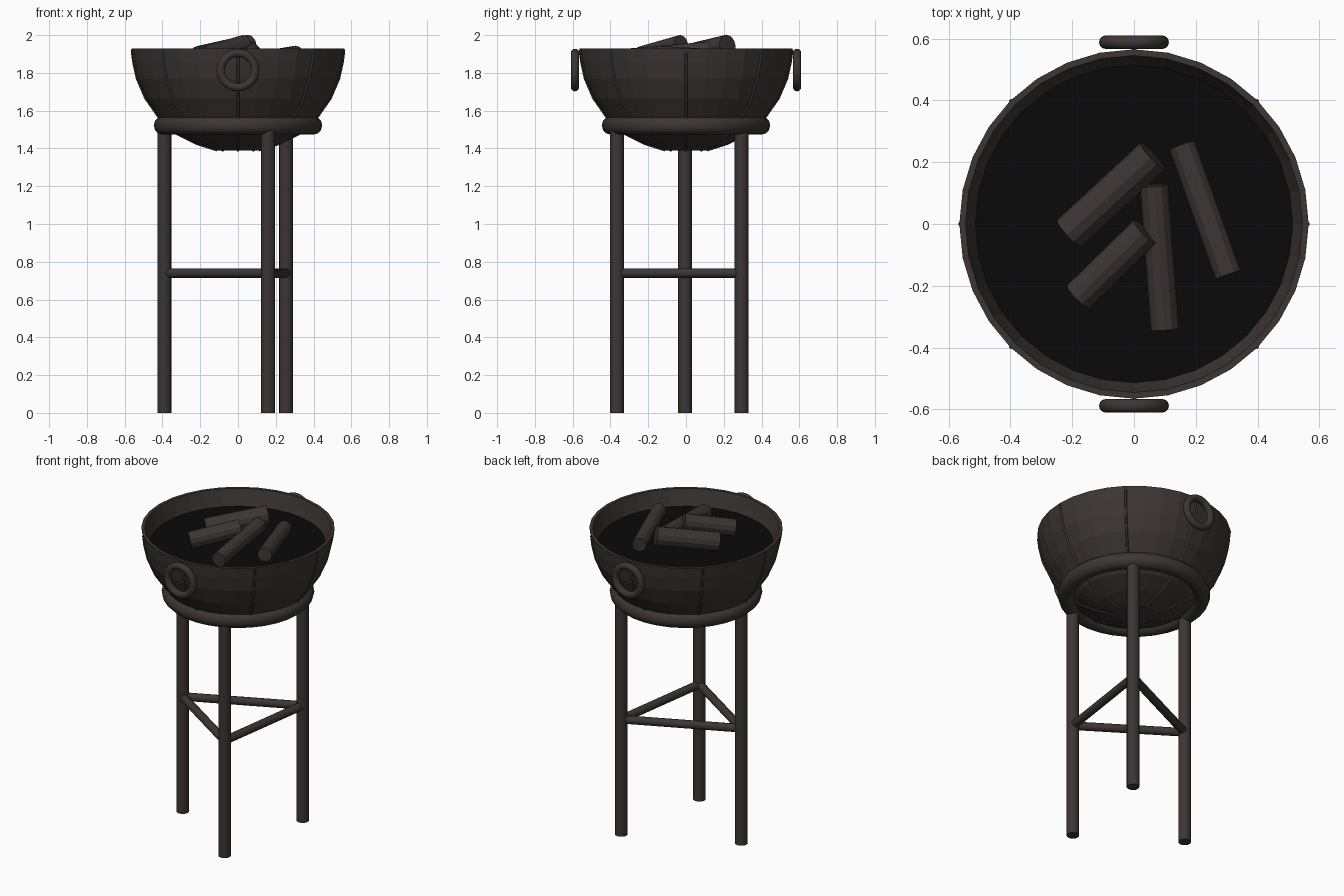
import bpy, bmesh, math
from mathutils import Vector

cube = bpy.data.objects.get("Cube")
if cube:
    bpy.data.objects.remove(cube, do_unlink=True)


def material(name, color):
    m = bpy.data.materials.new(name)
    m.use_nodes = True
    m.diffuse_color = (*color, 1)
    bsdf = next(n for n in m.node_tree.nodes if n.type == 'BSDF_PRINCIPLED')
    bsdf.inputs["Base Color"].default_value = (*color, 1)
    return m


iron = material("dark iron", (0.045, 0.036, 0.035))
ash = material("black ash", (0.003, 0.003, 0.003))


def finish(obj, name, mat, smooth=False):
    obj.name = name
    obj.data.materials.append(mat)
    if smooth:
        bpy.ops.object.shade_smooth_by_angle(angle=math.radians(35))
    return obj


def rod(name, a, b, radius, sides=16, mat=iron, smooth=True):
    """Cylinder running between two points."""
    a, b = Vector(a), Vector(b)
    d = b - a
    bpy.ops.mesh.primitive_cylinder_add(vertices=sides, radius=radius, depth=d.length, location=(a + b) / 2)
    obj = bpy.context.object
    obj.rotation_euler = d.to_track_quat('Z', 'Y').to_euler()
    return finish(obj, name, mat, smooth)


def lathe(name, profile, sides, mat):
    """Spin an (r, z) profile round the vertical axis."""
    bm = bmesh.new()
    verts = [bm.verts.new((r, 0, z)) for r, z in profile]
    edges = [bm.edges.new(p) for p in zip(verts, verts[1:])]
    bmesh.ops.spin(bm, geom=verts + edges, cent=(0, 0, 0), axis=(0, 0, 1),
                   angle=math.tau, steps=sides, use_duplicate=False)
    bmesh.ops.remove_doubles(bm, verts=bm.verts, dist=0.0005)
    bmesh.ops.recalc_face_normals(bm, faces=bm.faces)
    mesh = bpy.data.meshes.new(name)
    bm.to_mesh(mesh)
    bm.free()
    obj = bpy.data.objects.new(name, mesh)
    bpy.context.collection.objects.link(obj)
    return finish(obj, name, mat)


# Bowl shell: outer wall from the base up, over the lip, down the inside
outer = [(0.11, 1.39), (0.22, 1.425), (0.33, 1.48), (0.42, 1.565),
         (0.49, 1.665), (0.535, 1.77), (0.555, 1.86), (0.565, 1.93)]
inner = [(0.545, 1.93), (0.53, 1.88), (0.51, 1.82), (0.47, 1.68), (0.31, 1.51), (0, 1.43)]
lathe("bowl", [(0, 1.39)] + outer + inner, 32, iron)

# Raised seams between the bowl plates
for i in range(8):
    curve = bpy.data.curves.new("bowl_seam", 'CURVE')
    curve.dimensions = '3D'
    curve.bevel_depth = 0.007
    curve.bevel_resolution = 1
    spline = curve.splines.new('POLY')
    path = outer[:-1] + [(0.562, 1.922)]
    spline.points.add(len(path) - 1)
    t = math.tau * i / 8
    for p, (r, z) in zip(spline.points, path):
        p.co = (r * math.cos(t), r * math.sin(t), z, 1)
    seam = bpy.data.objects.new("bowl_seam", curve)
    bpy.context.collection.objects.link(seam)
    finish(seam, f"bowl_seam_{i + 1}", iron)

# Ash bed
rod("ash_bed", (0, 0, 1.81), (0, 0, 1.83), 0.514, 32, ash, False)

# Logs
logs = [((-0.21, -0.03, 1.885), (0.06, 0.22, 1.945), 0.058),
        ((-0.18, -0.235, 1.89), (0.035, -0.025, 1.95), 0.052),
        ((0.10, -0.34, 1.88), (0.065, 0.125, 1.92), 0.046),
        ((0.155, 0.255, 1.875), (0.305, -0.165, 1.90), 0.044)]
for i, (a, b, r) in enumerate(logs):
    rod(f"log_{i + 1}", a, b, r, 12, iron, False)

# Ring handles, front and back
for name, side in (("front_handle", -1), ("back_handle", 1)):
    bpy.ops.mesh.primitive_torus_add(major_radius=0.091, minor_radius=0.022, major_segments=32,
                                     minor_segments=12, location=(0, side * 0.588, 1.815),
                                     rotation=(math.pi / 2, 0, 0))
    finish(bpy.context.object, name, iron, True)

# Support ring of the stand
bpy.ops.mesh.primitive_torus_add(major_radius=0.397, minor_radius=0.049, major_segments=32,
                                 minor_segments=12, location=(0, 0, 1.522))
finish(bpy.context.object, "support_ring", iron, True)

# Three legs tied by cross braces
feet = [(-0.39, -0.005), (0.16, -0.365), (0.255, 0.295)]
for i, (x, y) in enumerate(feet):
    rod(f"leg_{i + 1}", (x, y, 0), (x, y, 1.52), 0.037)
    nx, ny = feet[(i + 1) % 3]
    rod(f"brace_{i + 1}", (x, y, 0.74), (nx, ny, 0.74), 0.025, 12)
